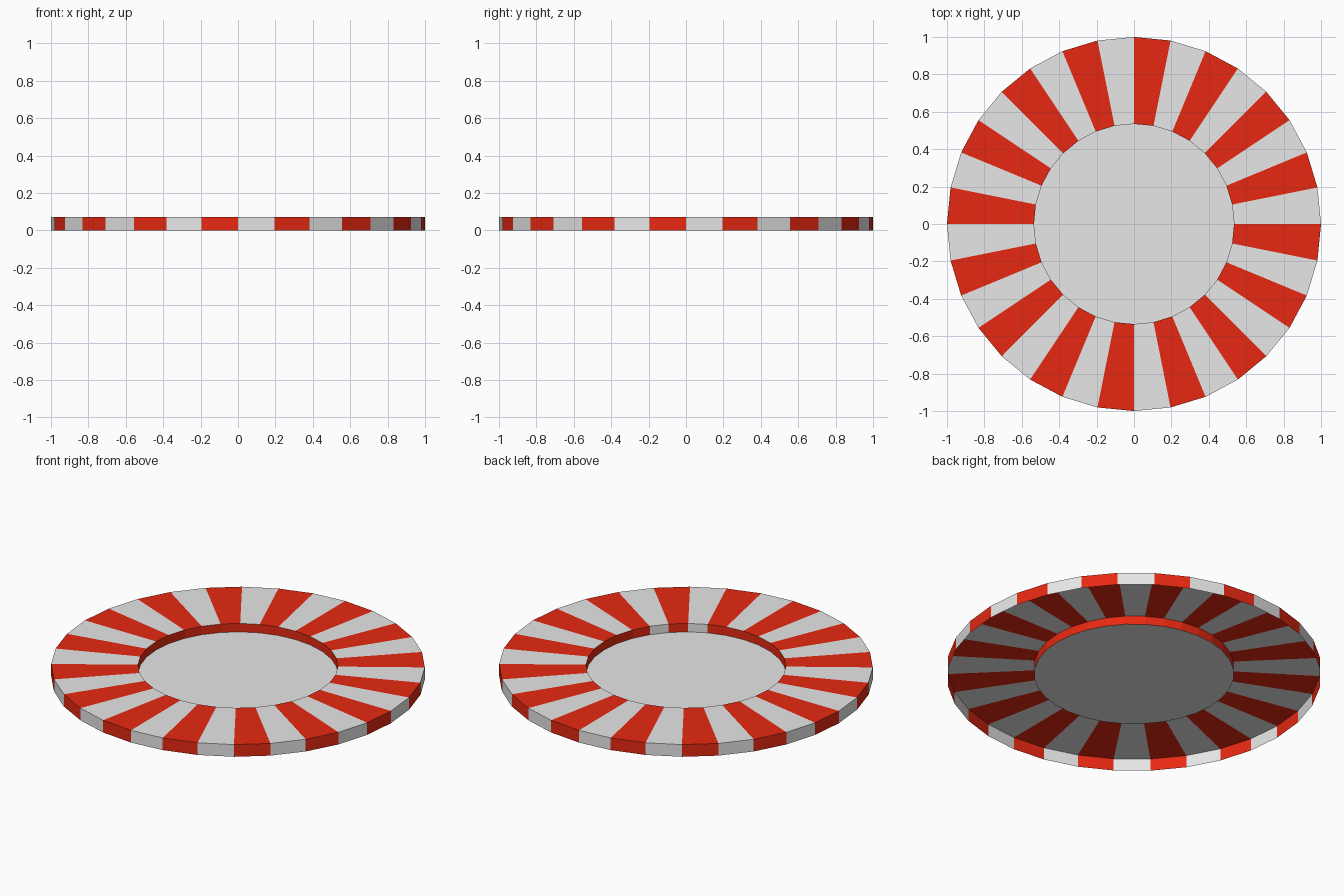
import bpy
import bmesh
from math import cos, sin, tau

SIDES = 32
OUTER, INNER = 1.0, 0.535
TOP, FLOOR = 0.072, 0.022

cube = bpy.data.objects.get("Cube")
if cube:
    bpy.data.objects.remove(cube, do_unlink=True)


def make_material(name, colour):
    mat = bpy.data.materials.new(name)
    mat.use_nodes = True
    mat.diffuse_color = colour
    bsdf = next(n for n in mat.node_tree.nodes if n.type == 'BSDF_PRINCIPLED')
    bsdf.inputs["Base Color"].default_value = colour
    return mat


MATERIALS = [make_material("pale_grey", (0.8, 0.8, 0.8, 1)),
             make_material("bright_red", (0.8, 0.022, 0.006, 1))]


def ring(bm, radius, z):
    return [bm.verts.new((radius * cos(tau * k / SIDES), radius * sin(tau * k / SIDES), z))
            for k in range(SIDES)]


def band(bm, lower, upper, colour_rule):
    for k in range(SIDES):
        n = (k + 1) % SIDES
        face = bm.faces.new((lower[k], lower[n], upper[n], upper[k]))
        face.material_index = colour_rule(k)


def finish(bm, name):
    mesh = bpy.data.meshes.new(name)
    bm.to_mesh(mesh)
    bm.free()
    for mat in MATERIALS:
        mesh.materials.append(mat)
    obj = bpy.data.objects.new(name, mesh)
    bpy.context.collection.objects.link(obj)


def striped(k):
    return k % 2


def well_colour(k):
    # the well is red apart from two pale panels
    return 0 if k in (26, 28) else 1


# Striped rim: outer wall, flat top and inner well wall, open underneath
bm = bmesh.new()
outer_low = ring(bm, OUTER, 0)
outer_top = ring(bm, OUTER, TOP)
inner_top = ring(bm, INNER, TOP)
inner_low = ring(bm, INNER, FLOOR)
band(bm, outer_low, outer_top, striped)
band(bm, outer_top, inner_top, striped)
band(bm, inner_top, inner_low, well_colour)
finish(bm, "striped_rim")

# Sunken centre plate
bm = bmesh.new()
bm.faces.new(ring(bm, INNER, FLOOR))
finish(bm, "centre_plate")
